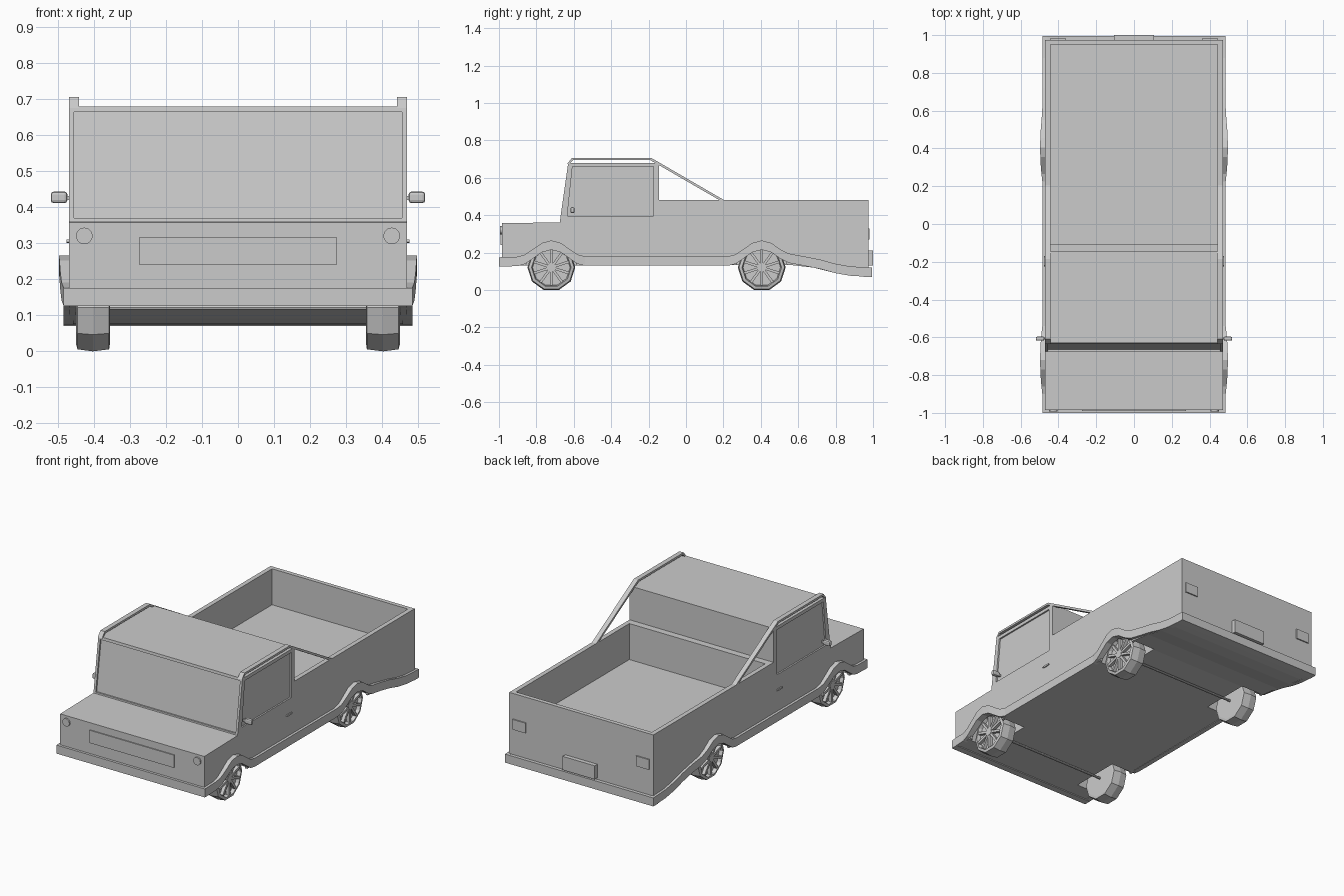
import bpy, bmesh, math
from mathutils import Matrix

if "Cube" in bpy.data.objects:
    bpy.data.objects.remove(bpy.data.objects["Cube"])


def finish(name, bm):
    bmesh.ops.recalc_face_normals(bm, faces=bm.faces)
    me = bpy.data.meshes.new(name)
    bm.to_mesh(me)
    bm.free()
    ob = bpy.data.objects.new(name, me)
    bpy.context.collection.objects.link(ob)
    return ob


def prism(name, pts, x0, x1):
    """Extrude a (y, z) outline along x."""
    bm = bmesh.new()
    f = bm.faces.new([bm.verts.new((x0, y, z)) for y, z in pts])
    ext = bmesh.ops.extrude_face_region(bm, geom=[f])
    vs = [g for g in ext["geom"] if isinstance(g, bmesh.types.BMVert)]
    bmesh.ops.translate(bm, verts=vs, vec=(x1 - x0, 0, 0))
    # extruding keeps the first cap, so the prism is closed
    return finish(name, bm)


def box(name, x0, x1, y0, y1, z0, z1):
    return prism(name, [(y0, z0), (y1, z0), (y1, z1), (y0, z1)], x0, x1)


def cyl(name, r, depth, loc, axis, seg):
    bm = bmesh.new()
    bmesh.ops.create_cone(bm, cap_ends=True, segments=seg, radius1=r, radius2=r, depth=depth,
                          matrix=Matrix.Translation(loc) @ Matrix.Rotation(math.pi / 2, 4, axis))
    return finish(name, bm)


def mirror_x(ob):
    """Copy of a part on the other side."""
    bm = bmesh.new()
    bm.from_mesh(ob.data)
    bmesh.ops.scale(bm, vec=(-1, 1, 1), verts=bm.verts)
    return finish(ob.name + "_left", bm)


def cut(ob, cutter):
    m = ob.modifiers.new("cut", 'BOOLEAN')
    m.operation, m.object, m.solver = 'DIFFERENCE', cutter, 'EXACT'
    bpy.context.view_layer.objects.active = ob
    bpy.ops.object.modifier_apply(modifier=m.name)
    bpy.data.objects.remove(cutter)


AXLES = (-0.72, 0.405)
WZ = 0.121

# body: hood, cab and bed from one side profile
body = prism("body", [(-0.985, 0.13), (0.55, 0.135), (0.68, 0.12), (0.8, 0.09), (0.9, 0.075),
                      (0.975, 0.072), (0.975, 0.48), (-0.145, 0.48), (-0.145, 0.68),
                      (-0.63, 0.68), (-0.675, 0.362), (-0.985, 0.357)], -0.47, 0.47)
cut(body, box("bed_cutter", -0.443, 0.443, -0.105, 0.95, 0.268, 0.7))

# wheel wells: round through the side, square inside
for y in AXLES:
    for s in (-1, 1):
        cut(body, cyl("well_cutter", 0.136, 0.3, (s * 0.485, y, WZ), 'Y', 24))
        cut(body, box("inner_well_cutter", s * 0.32, s * 0.456, y - 0.15, y + 0.15, 0.05, 0.25))

# recessed windshield and side windows
cut(body, prism("windshield_cutter", [(-.72, .37), (-.72, .664), (-.623, .664), (-.6645, .37)],
                -0.456, 0.456))
for s in (-1, 1):
    cut(body, prism("window_cutter", [(-.635, .395), (-.607, .66), (-.175, .66), (-.175, .395)],
                    s * 0.461, s * 0.5))

# skirt: band that follows the wheel arches and flares over them
UPPER = [(-1, .175), (-.9, .178), (-.86, .19), (-.82, .217), (-.77, .252), (-.72, .265),
         (-.67, .252), (-.62, .217), (-.58, .19), (-.54, .18), (.225, .18), (.265, .19),
         (.305, .217), (.355, .252), (.405, .265), (.455, .252), (.505, .217), (.55, .195),
         (.64, .178), (.72, .162), (.8, .14), (.88, .126), (.995, .12)]
bm = bmesh.new()
prev = None
for y, z in UPPER:
    near = min(abs(y - a) for a in AXLES)
    xo = 0.484 + 0.013 * max(0, 1 - (near / 0.19) ** 2)
    ring = [bm.verts.new(c) for c in ((.457, y, z - .05), (xo, y, z - .05), (xo, y, z), (.457, y, z))]
    if prev:
        for i in range(4):
            j = (i + 1) % 4
            bm.faces.new((prev[i], prev[j], ring[j], ring[i]))
    else:
        bm.faces.new(ring)
    prev = ring
bm.faces.new(prev)
mirror_x(finish("side_skirt", bm))
box("front_bumper", -0.484, 0.484, -1.0, -0.96, 0.125, 0.175)
box("rear_bumper", -0.484, 0.484, 0.95, 0.995, 0.07, 0.12)

# roof rails sloping down to the bed
mirror_x(prism("roof_rail", [(-.635, .675), (-.61, .706), (-.185, .706), (.205, .48), (.18, .48),
                             (-.19, .694), (-.605, .694), (-.622, .675)], 0.442, 0.47))

# front and rear fittings
box("grille", -0.275, 0.275, -0.991, -0.97, 0.24, 0.315)
box("number_plate", -0.105, 0.105, 0.97, 1.0, 0.13, 0.21)
mirror_x(cyl("headlight", 0.023, 0.025, (0.427, -0.981, 0.32), 'X', 20))
mirror_x(box("tail_light", 0.36, 0.445, 0.97, 0.982, 0.27, 0.33))

# door handle and mirror
mirror_x(prism("door_handle", [(-.225, .303), (-.22, .31), (-.175, .31), (-.17, .303),
                               (-.18, .3), (-.215, .3)], 0.465, 0.476))
bm = bmesh.new()
bmesh.ops.create_cube(bm, size=1, matrix=Matrix.Translation((.497, -.607, .427))
                      @ Matrix.Diagonal((.046, .022, .032, 1)))
bmesh.ops.bevel(bm, geom=bm.edges[:], offset=.008, segments=2, profile=.5, affect='EDGES')
bmesh.ops.create_cube(bm, size=1, matrix=Matrix.Translation((.469, -.607, .425))
                      @ Matrix.Diagonal((.026, .01, .012, 1)))
mirror_x(finish("wing_mirror", bm))

# wheels: ten-sided lathe with recessed spoked rim, plus axles
N = 10
TYRE = [(.108, .356), (.122, .358), (.128, .403), (.122, .446), (.106, .45), (.1, .43)]
for k, y in enumerate(AXLES):
    tag = ("front", "rear")[k]
    bm = bmesh.new()
    rings = [[bm.verts.new((x, y + r * math.cos(2 * math.pi * i / N), WZ + r * math.sin(2 * math.pi * i / N)))
              for i in range(N)] for r, x in TYRE]
    for a, b in zip(rings, rings[1:]):
        for i in range(N):
            j = (i + 1) % N
            bm.faces.new((a[i], a[j], b[j], b[i]))
    bm.faces.new(rings[0])
    bm.faces.new(rings[-1])
    mirror_x(finish(tag + "_wheel", bm))
    bm = bmesh.new()
    for i in range(N):
        m = (Matrix.Translation((.439, y, WZ)) @ Matrix.Rotation(2 * math.pi * (i + .5) / N, 4, 'X')
             @ Matrix.Translation((0, .057, 0)) @ Matrix.Diagonal((.02, .082, .014, 1)))
        bmesh.ops.create_cube(bm, size=1, matrix=m)
    bmesh.ops.create_cone(bm, cap_ends=True, segments=N, radius1=.022, radius2=.022, depth=.026,
                          matrix=Matrix.Translation((.438, y, WZ)) @ Matrix.Rotation(math.pi / 2, 4, 'Y'))
    mirror_x(finish(tag + "_spokes", bm))
    cyl(tag + "_axle", 0.007, 0.74, (0, y, WZ), 'Y', 8)
